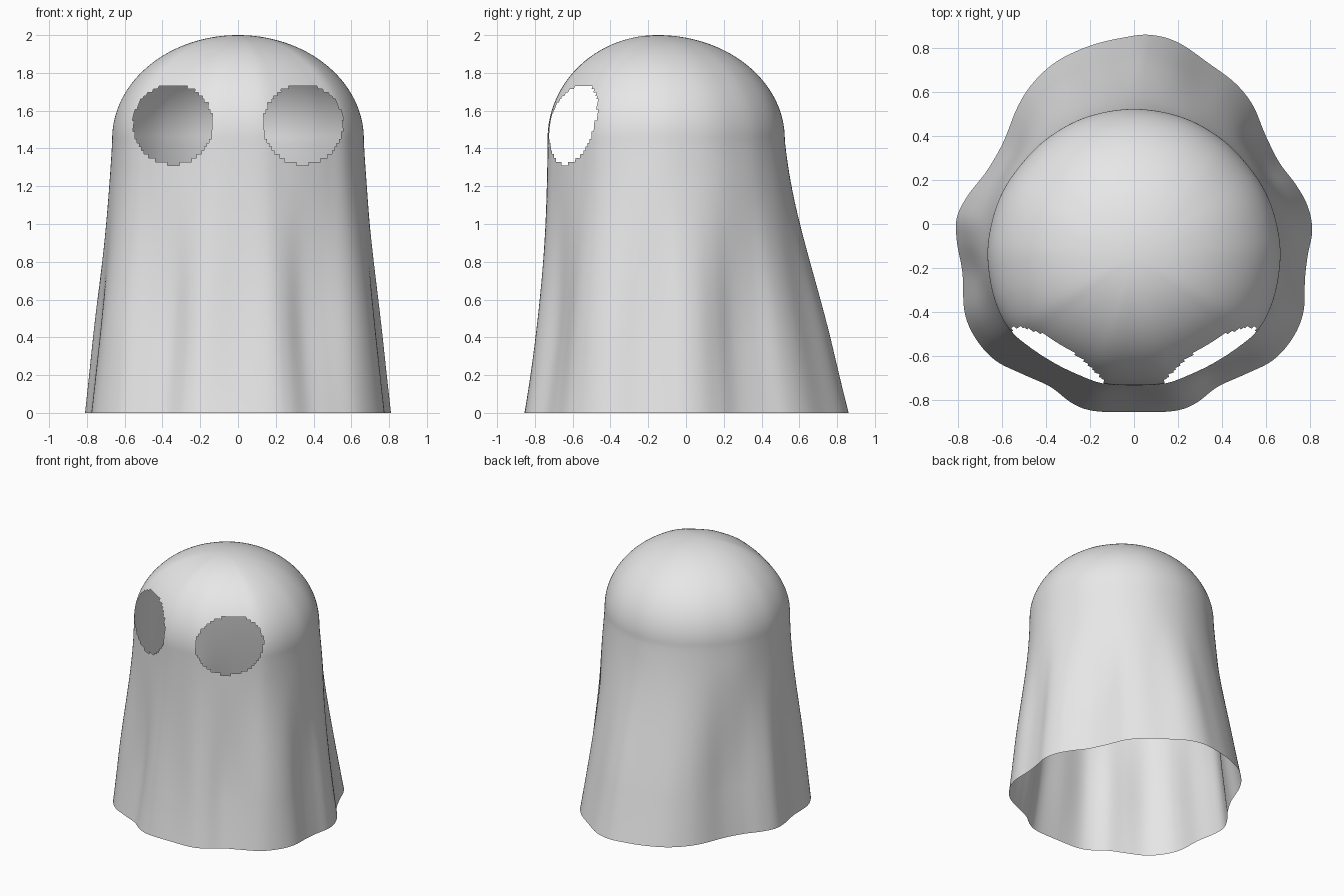
import bpy, bmesh, math
from mathutils import Vector

if "Cube" in bpy.data.objects:
    bpy.data.objects.remove(bpy.data.objects["Cube"])

CY = -0.15                            # head centre
Z0, TOP = 1.45, 2.0                   # dome base and top
SKIRT, DOME, N = 72, 44, 264          # mesh density

# wavy hem outline, counter-clockwise from the front centre
hem = [(0, -.855), (.18, -.85), (.28, -.815), (.38, -.74), (.5, -.685), (.63, -.62),
       (.72, -.52), (.77, -.4), (.777, -.25), (.79, -.14), (.81, -.03), (.79, .08),
       (.735, .18), (.66, .28), (.595, .41), (.54, .54), (.46, .64), (.34, .73),
       (.2, .825), (.07, .86), (-.06, .845), (-.2, .81), (-.35, .74), (-.46, .64),
       (-.53, .53), (-.595, .37), (-.67, .24), (-.755, .13), (-.805, .03), (-.805, -.08),
       (-.78, -.22), (-.77, -.4), (-.72, -.52), (-.63, -.62), (-.5, -.685),
       (-.38, -.74), (-.28, -.815), (-.18, -.85)]
# outline around the face, right half; flattened at the eyes
half = [(0, -.733), (.14, -.725), (.25, -.685), (.36, -.63), (.47, -.56), (.57, -.475),
        (.635, -.34), (.665, -.17), (.655, -.03), (.61, .12), (.53, .25), (.4, .385),
        (.22, .485), (0, .523)]
face = half + [(-x, y) for x, y in half[-2:0:-1]]
centre = Vector((0, CY))


def smooth_loop(pts, sub):
    pts = [Vector(p) for p in pts]
    out, n = [], len(pts)
    for i in range(n):
        a, b, c, d = (pts[(i + k) % n] for k in (-1, 0, 1, 2))
        for s in range(sub):
            t = s / sub
            out.append(0.5 * (2 * b + (c - a) * t + (2 * a - 5 * b + 4 * c - d) * t * t
                              + (3 * b - a - 3 * c + d) * t ** 3))
    return out


def polar(p):
    d = p - centre
    return math.atan2(d.x, -d.y) % math.tau, d.length


def radius_at(table, ang):
    # linear lookup in a sorted (angle, radius) table
    m = len(table)
    for i in range(m):
        a0, r0 = table[i]
        a1, r1 = table[(i + 1) % m]
        if i == m - 1:
            a1 += math.tau
        if a0 <= ang <= a1:
            return r0 + (r1 - r0) * (ang - a0) / (a1 - a0)
    return table[0][1]


hem_r = sorted(polar(p) for p in smooth_loop(hem, 8))
face_r = sorted(polar(p) for p in smooth_loop(face, 8))
angles = [math.tau * j / N for j in range(N)]
dirs = [Vector((math.sin(a), -math.cos(a))) for a in angles]
H = [radius_at(hem_r, a) for a in angles]
F = [radius_at(face_r, a) for a in angles]
# hem without its folds, and the folds alone
W = N // 12
base = [sum(H[(j + k) % N] for k in range(-W, W + 1)) / (2 * W + 1) for j in range(N)]
fold = [h - b for h, b in zip(H, base)]

bm = bmesh.new()
rows = []


def add_row(radii, z):
    rows.append([bm.verts.new((d.x * r, CY + d.y * r, z)) for d, r in zip(dirs, radii)])


# draped skirt: flares sooner at the sides and back, folds fade in below the face
for i in range(SKIRT):
    z = Z0 * i / SKIRT
    t = 1 - i / SKIRT
    s = min(1, max(0, (1.3 - z) / 0.95))
    s = s * s * (3 - 2 * s)
    add_row([F[j] + (base[j] - F[j]) * t ** (1.22 + 0.75 * max(0, -dirs[j].y) ** 2)
             + fold[j] * s for j in range(N)], z)

# domed head
for i in range(DOME):
    a = math.pi / 2 * i / DOME
    add_row([r * math.cos(a) for r in F], Z0 + (TOP - Z0) * math.sin(a))

for lo, hi in zip(rows, rows[1:]):
    for j in range(N):
        k = (j + 1) % N
        bm.faces.new((lo[j], lo[k], hi[k], hi[j]))
pole = bm.verts.new((0, CY, TOP))
for j in range(N):
    bm.faces.new((rows[-1][j], rows[-1][(j + 1) % N], pole))

# round eye holes cut through the front only
holes = []
for f in bm.faces:
    c = f.calc_center_median()
    if c.y < CY and math.hypot(abs(c.x) - 0.345, c.z - 1.527) < 0.21:
        holes.append(f)
bmesh.ops.delete(bm, geom=holes, context='FACES')
for f in bm.faces:
    f.smooth = True

mesh = bpy.data.meshes.new("ghost_sheet")
bm.to_mesh(mesh)
bm.free()
sheet = bpy.data.objects.new("ghost_sheet", mesh)
bpy.context.collection.objects.link(sheet)
mat = bpy.data.materials.new("white cloth")
mat.diffuse_color = (0.8, 0.8, 0.8, 1)
mat.use_nodes = True
mat.node_tree.nodes["Principled BSDF"].inputs["Base Color"].default_value = mat.diffuse_color
mesh.materials.append(mat)
